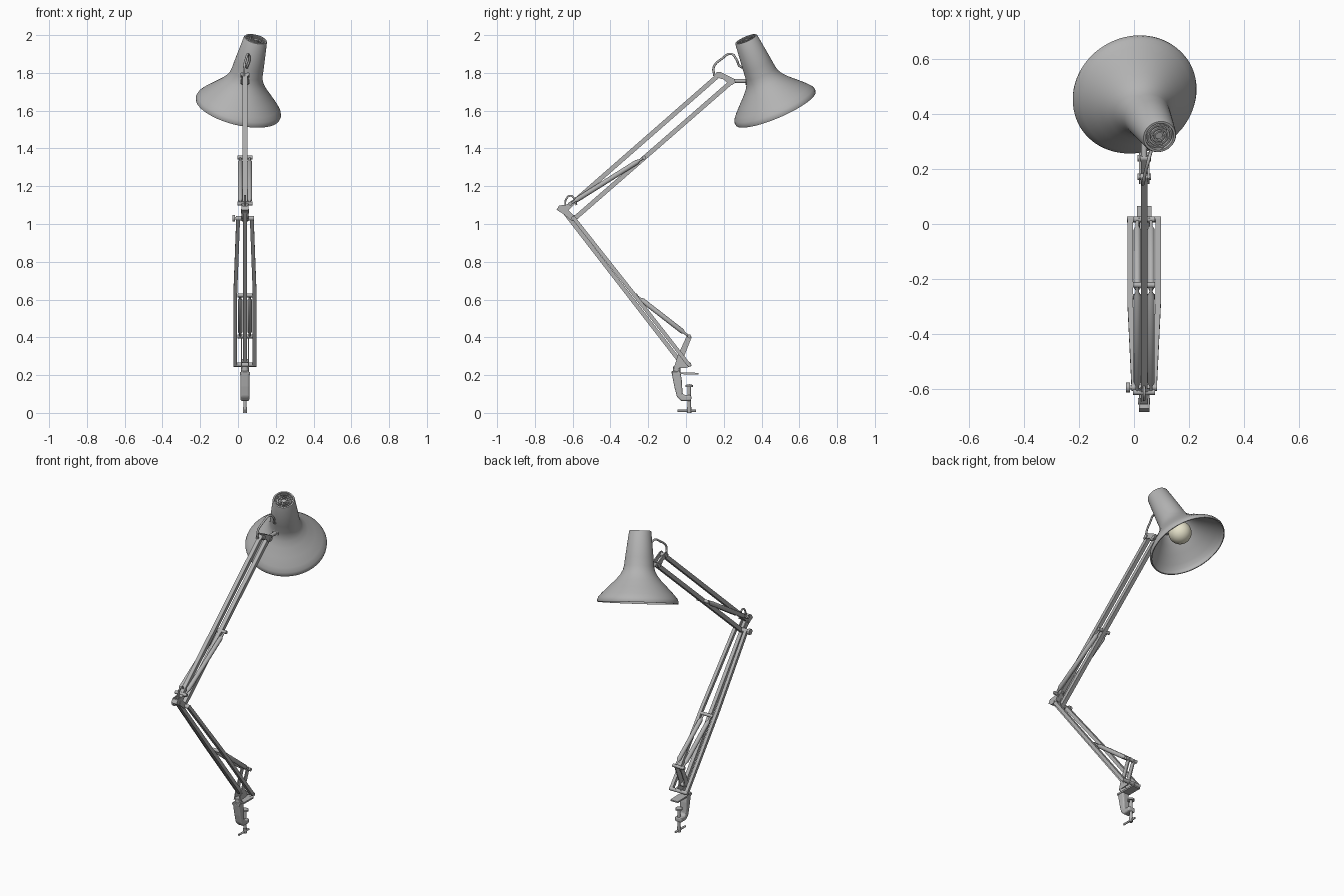
import bpy, bmesh, math
from mathutils import Vector

if "Cube" in bpy.data.objects:
    bpy.data.objects.remove(bpy.data.objects["Cube"])


def material(name, rgb):
    m = bpy.data.materials.new(name)
    m.use_nodes = True
    m.diffuse_color = (*rgb, 1)
    m.node_tree.nodes["Principled BSDF"].inputs["Base Color"].default_value = (*rgb, 1)
    return m


GREY = material("light grey metal", (0.45, 0.45, 0.45))
CREAM = material("cream glass", (0.80, 0.77, 0.60))
X = 0.037  # centre plane of the arm


def at(y, z, dx=0.0):
    return Vector((X + dx, y, z))


def finish(name, bm, mat=GREY, smooth=True):
    bmesh.ops.recalc_face_normals(bm, faces=bm.faces)
    me = bpy.data.meshes.new(name)
    bm.to_mesh(me)
    bm.free()
    ob = bpy.data.objects.new(name, me)
    bpy.context.collection.objects.link(ob)
    me.materials.append(mat)
    if smooth:
        bpy.ops.object.select_all(action="DESELECT")
        ob.select_set(True)
        bpy.context.view_layer.objects.active = ob
        bpy.ops.object.shade_smooth_by_angle(angle=math.radians(40))
    return ob


def lathe(name, profile, origin, axis, mat=GREY, steps=64):
    """Spin (distance along axis, radius) points round an axis."""
    rot = Vector(axis).to_track_quat("Z", "Y")
    bm = bmesh.new()
    vs = [bm.verts.new((r, 0, t)) for t, r in profile]
    es = [bm.edges.new(p) for p in zip(vs, vs[1:])]
    bmesh.ops.spin(bm, geom=vs + es, cent=(0, 0, 0), axis=(0, 0, 1),
                   angle=math.tau, steps=steps, use_duplicate=False)
    bmesh.ops.remove_doubles(bm, verts=bm.verts, dist=1e-5)
    for v in bm.verts:
        v.co = rot @ v.co + Vector(origin)
    return finish(name, bm, mat)


def rod(name, a, b, r, steps=16):
    d = b - a
    return lathe(name, [(0, 0), (0, r), (d.length, r), (d.length, 0)], a, d, steps=steps)


def bar(name, points, w):
    """Square bar following points that run in the arm's plane."""
    bm = bmesh.new()
    d = points[-1] - points[0]
    side = Vector((w / 2, 0, 0))
    up = side.cross(d).normalized() * w / 2
    rings = [[bm.verts.new(p + s * side + u * up)
              for s, u in ((-1, -1), (1, -1), (1, 1), (-1, 1))] for p in points]
    for a, b in zip(rings, rings[1:]):
        for i in range(4):
            j = (i + 1) % 4
            bm.faces.new((a[i], a[j], b[j], b[i]))
    bm.faces.new(rings[0])
    bm.faces.new(rings[-1])
    return finish(name, bm, smooth=False)


def plate(name, outline, width, dx=0.0, bevel=0.0):
    """Side outline in y, z extruded across x."""
    bm = bmesh.new()
    f = bm.faces.new([bm.verts.new(at(y, z, dx - width / 2)) for y, z in outline])
    ext = bmesh.ops.extrude_face_region(bm, geom=[f])
    for v in ext["geom"]:
        if isinstance(v, bmesh.types.BMVert):
            v.co.x += width
    ob = finish(name, bm, smooth=False)
    if bevel:
        mod = ob.modifiers.new("rounded edges", "BEVEL")
        mod.width, mod.segments = bevel, 3
    return ob


def cable(name, points, r):
    cu = bpy.data.curves.new(name, "CURVE")
    cu.dimensions = "3D"
    cu.bevel_depth, cu.bevel_resolution, cu.use_fill_caps = r, 3, True
    sp = cu.splines.new("BEZIER")
    sp.bezier_points.add(len(points) - 1)
    for bp, p in zip(sp.bezier_points, points):
        bp.co = p
        bp.handle_left_type = bp.handle_right_type = "AUTO"
    ob = bpy.data.objects.new(name, cu)
    bpy.context.collection.objects.link(ob)
    cu.materials.append(GREY)


# Shade: thin shell spun round its tilted axis
RIM = Vector((0, 0.475, 1.612))
AXIS = Vector((0.227, -0.383, 0.895)).normalized()
outer = [(0, .229), (.012, .231), (.028, .225), (.05, .207), (.09, .168), (.13, .128),
         (.16, .104), (.185, .091), (.21, .085), (.26, .080), (.405, .063), (.41, .060)]
inner = [(t, r - .006) for t, r in reversed(outer[:-2])]
lathe("shade", outer + [(.41, .052), (.396, .051), (.396, 0)], RIM, AXIS, steps=96)
lathe("shade_lining", [(.39, 0), (.39, .056)] + inner + [outer[0]], RIM, AXIS, steps=96)

# Vent rings in the top of the shade, joined by ribs
TOP = RIM + AXIS * .396
for i, r in enumerate((.014, .027, .040)):
    lathe("vent_ring_%d" % i, [(0, r), (.011, r), (.011, r + .006), (0, r + .006)],
          TOP, AXIS, steps=40)
u = AXIS.orthogonal().normalized()
v = AXIS.cross(u)
for i in range(3):
    a = i * math.tau / 3
    d = u * math.cos(a) + v * math.sin(a)
    rod("vent_rib_%d" % i, TOP + d * .015 + AXIS * .006, TOP + d * .052 + AXIS * .006, .004, 8)

# Bulb and holder
ball = [(.108 - .066 * math.cos(a), .066 * math.sin(a))
        for a in (math.pi * i / 20 for i in range(17))]
lathe("bulb", ball + [(.185, .030), (.23, .026)], RIM, AXIS, CREAM, 40)
lathe("bulb_holder", [(.22, 0), (.22, .034), (.39, .034)], RIM, AXIS, steps=32)

# Upper arm: two parallel bars with a pair of springs
bar("upper_arm_top_bar", [at(-.645, 1.072), at(.175, 1.79)], .024)
bar("upper_arm_bottom_bar", [at(-.60, 1.020), at(.24, 1.752)], .024)
# Lower arm: single rear bar and a splayed pair
bar("lower_arm_rear_bar", [at(-.645, 1.065), at(-.03, .27)], .022)
for s, side in ((-1, "right"), (1, "left")):
    bar("lower_arm_%s_bar" % side,
        [at(-.595, 1.032, s * .036), at(-.285, .64, s * .051), at(.015, .255, s * .051)], .020)


def spring(name, a, b):
    d = b - a
    n = d.length
    lathe(name, [(0, 0), (0, .006), (.03, .006), (.045, .013), (n - .045, .013),
                 (n - .03, .006), (n, .006), (n, 0)], a, d, steps=20)


for s, side in ((-1, "right"), (1, "left")):
    spring("upper_spring_" + side, at(-.615, 1.105, s * .025), at(-.222, 1.352, s * .025))
    spring("lower_spring_" + side, at(.015, .405, s * .025), at(-.265, .622, s * .025))

# Cross pins at every joint
for name, y, z, half, r in (
        ("upper_spring_top_pin", -.222, 1.352, .040, .010),
        ("upper_spring_bottom_pin", -.612, 1.108, .040, .010),
        ("lower_spring_top_pin", -.265, .622, .040, .010),
        ("lower_spring_bottom_pin", .017, .405, .040, .010),
        ("elbow_pin", -.595, 1.030, .047, .012),
        ("elbow_rear_pin", -.645, 1.068, .022, .012),
        ("base_pin", .017, .255, .062, .011),
        ("base_rear_pin", -.03, .275, .022, .011),
        ("head_pin", .172, 1.788, .024, .012),
        ("head_lower_pin", .24, 1.752, .024, .012)):
    rod(name, at(y, z, -half), at(y, z, half), r)
rod("elbow_knob", at(-.595, 1.030, -.066), at(-.595, 1.030, -.052), .018)
rod("elbow_knob_stem", at(-.595, 1.030, -.053), at(-.595, 1.030, -.04), .007)

# Elbow, head and base brackets as paired cheeks
for s, side in ((-1, "right"), (1, "left")):
    plate("elbow_cheek_" + side, [(-.685, 1.075), (-.672, 1.098), (-.635, 1.102),
          (-.60, 1.122), (-.597, 1.100), (-.622, 1.072), (-.585, 1.035), (-.588, 1.016),
          (-.608, 1.018), (-.645, 1.05)], .006, s * .016)
    plate("head_cheek_" + side, [(.145, 1.783), (.165, 1.806), (.185, 1.804), (.255, 1.768),
          (.262, 1.750), (.245, 1.736), (.225, 1.738), (.20, 1.765), (.175, 1.772)],
          .006, s * .016)
    plate("base_cheek_" + side, [(-.065, .235), (-.045, .30), (.005, .41), (.022, .416),
          (.03, .40), (-.01, .30), (-.005, .272), (.025, .265), (.03, .248), (.0, .238)],
          .006, s * .018)
plate("elbow_web", [(-.685, 1.075), (-.672, 1.096), (-.655, 1.094), (-.66, 1.062)], .032)
rod("head_arm", at(.245, 1.757), at(.335, 1.757), .011)
rod("head_swivel", at(.315, 1.757), at(.345, 1.757), .020)

# Cable loops at the elbow and the head
cable("elbow_cable", [at(-.64, 1.09), at(-.635, 1.13), at(-.61, 1.15), at(-.588, 1.125),
                      at(-.58, 1.10)], .005)
cable("head_cable", [at(.15, 1.785, -.005), at(.147, 1.83, -.004), at(.19, 1.875, .005),
                     at(.24, 1.900, .018), at(.268, 1.87, .024), at(.285, 1.835, .012),
                     at(.33, 1.825, .012)], .006)

# Clamp: rounded post, upper and lower jaws, screw and handle
rod("base_swivel", at(-.05, .20), at(-.05, .245), .020, 24)
plate("clamp_body", [(-.078, .222), (-.03, .222), (-.022, .17), (-.018, .10), (-.002, .094),
      (.028, .094), (.028, .064), (-.025, .062), (-.048, .085), (-.062, .14)], .046, 0, .009)
plate("clamp_upper_jaw", [(-.075, .205), (-.075, .216), (.065, .212), (.065, .204)], .052)
rod("clamp_screw", at(.017, .008), at(.017, .145), .009)
lathe("clamp_pad", [(0, 0), (0, .020), (.010, .020), (.014, 0)], at(.017, .138), (0, 0, 1), steps=24)
rod("clamp_handle", at(-.045, .011), at(.052, .011), .006)
rod("clamp_handle_hub", at(.017, .0), at(.017, .03), .011)
